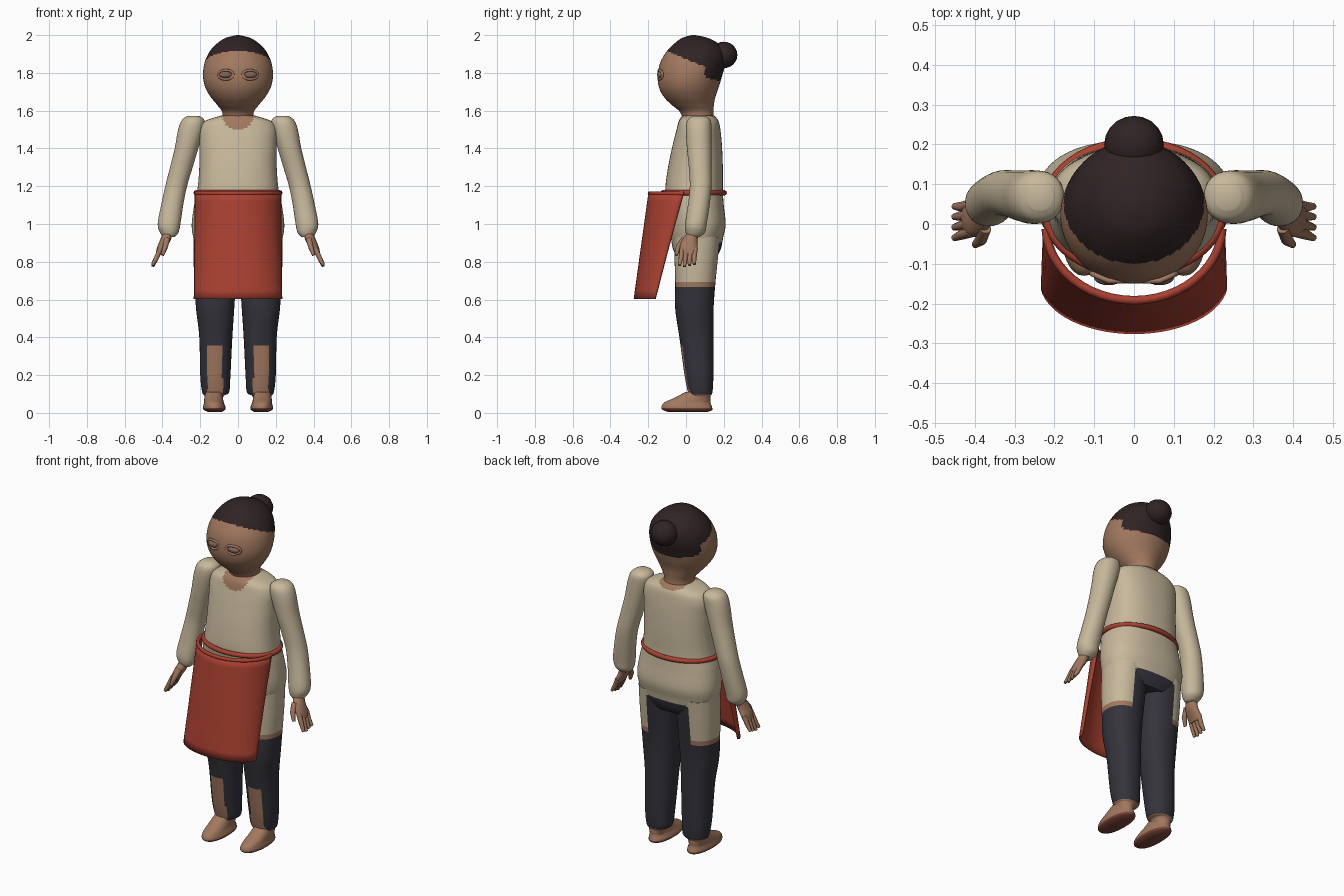
import bpy, bmesh, math
from mathutils import Vector

if "Cube" in bpy.data.objects:
    bpy.data.objects.remove(bpy.data.objects["Cube"])


def mat(name, *c):
    m = bpy.data.materials.new(name)
    m.diffuse_color = (*c, 1)
    m.use_nodes = True
    m.node_tree.nodes["Principled BSDF"].inputs["Base Color"].default_value = m.diffuse_color
    return m


SKIN = mat("skin", .36, .19, .115)
SHIRT = mat("cream_cloth", .57, .48, .33)
PANTS = mat("charcoal_cloth", .034, .033, .043)
HAIR = mat("dark_hair", .03, .017, .018)
RED = mat("red_cloth", .40, .052, .03)
SOLE = mat("sole_brown", .2, .06, .04)
EYE = mat("eye_brown", .21, .13, .1)


def finish(name, bm, mats, rule=None, angle=50):
    bmesh.ops.recalc_face_normals(bm, faces=bm.faces)
    for f in bm.faces:
        f.smooth = True
        if rule:
            f.material_index = rule(f.calc_center_median(), f.normal)
    me = bpy.data.meshes.new(name)
    bm.to_mesh(me)
    bm.free()
    for m in mats:
        me.materials.append(m)
    ob = bpy.data.objects.new(name, me)
    bpy.context.collection.objects.link(ob)
    bpy.ops.object.select_all(action='DESELECT')
    bpy.context.view_layer.objects.active = ob
    ob.select_set(True)
    bpy.ops.object.shade_smooth_by_angle(angle=math.radians(angle))
    return ob


def spline(p0, p1, p2, p3, t):
    return [.5 * (2*b + (c-a)*t + (2*a-5*b+4*c-d)*t*t + (3*b-a-3*c+d)*t**3)
            for a, b, c, d in zip(p0, p1, p2, p3)]


def loft(name, rings, mats, rule=None, s=1, n=32, sub=5, power=1.0):
    """Skin horizontal rings (z, x0, x1, y0, y1), smoothed along the height."""
    k = len(rings)
    fine = [spline(rings[max(i-1, 0)], rings[i], rings[i+1], rings[min(i+2, k-1)], j/sub)
            for i in range(k-1) for j in range(sub)] + [rings[-1]]
    bm = bmesh.new()
    loops = []
    for z, x0, x1, y0, y1 in fine:
        row = []
        for i in range(n):
            a = 2*math.pi*i/n
            c, d = [math.copysign(abs(v)**power, v) for v in (math.cos(a), math.sin(a))]
            row.append(bm.verts.new((s*((x0+x1)/2 + (x1-x0)/2*c), (y0+y1)/2 + (y1-y0)/2*d, z)))
        loops.append(row)
    for A, B in zip(loops, loops[1:]):
        for i in range(n):
            j = (i+1) % n
            bm.faces.new((A[i], A[j], B[j], B[i]))
    bm.faces.new(loops[0][::-1])
    bm.faces.new(loops[-1])
    return finish(name, bm, mats, rule)


def ball(name, loc, size, m):
    bm = bmesh.new()
    bmesh.ops.create_uvsphere(bm, u_segments=20, v_segments=12, radius=1)
    for v in bm.verts:
        v.co = Vector([a*b + c for a, b, c in zip(v.co, size, loc)])
    return finish(name, bm, [m])


def tube(name, pts, r, m, cyclic=False, radii=None):
    cu = bpy.data.curves.new(name, 'CURVE')
    cu.dimensions = '3D'
    cu.bevel_depth, cu.bevel_resolution, cu.use_fill_caps = r, 2, True
    sp = cu.splines.new('POLY')
    sp.points.add(len(pts)-1)
    for i, p in enumerate(pts):
        sp.points[i].co = (*p, 1)
        sp.points[i].radius = radii[i] if radii else 1
    sp.use_cyclic_u = cyclic
    cu.materials.append(m)
    ob = bpy.data.objects.new(name, cu)
    bpy.context.collection.objects.link(ob)


# Head and neck, with the hair cap coloured above the hairline
def hair_rule(c, n):
    if c.y > .1:
        line = 1.775 - .25*(c.y - .1)
    else:
        line = 1.835 + .43*(.09 - c.y)
    return 1 if c.z > line else 0


head = [(1.53, .085, -.01, .15), (1.59, .083, -.03, .145), (1.63, .11, -.075, .148),
        (1.67, .143, -.115, .155), (1.72, .172, -.142, .172), (1.78, .185, -.15, .19),
        (1.85, .178, -.138, .208), (1.91, .152, -.105, .205), (1.955, .112, -.062, .172),
        (1.985, .065, -.02, .115), (2.0, .008, .03, .05)]
loft("head", [(z, -r, r, a, b) for z, r, a, b in head], [SKIN, HAIR], hair_rule, n=72, sub=8)
ball("hair_bun", (0, .2, 1.895), (.075, .072, .07), HAIR)


# Torso with an open neckline and a trouser seat at the back
def torso_rule(c, n):
    if c.z > 1.5 and (c.x/.085)**2 + ((c.z-1.585)/(.085 if c.y < .05 else .035))**2 < 1:
        return 1
    return 2 if c.z < .9 and c.y > .0 and abs(c.x) < .13 else 0


torso = [(.83, .17, -.05, .165), (.87, .215, -.07, .185), (.93, .237, -.08, .197),
         (1.0, .245, -.09, .21), (1.1, .232, -.1, .2), (1.18, .215, -.11, .195),
         (1.3, .205, -.095, .195), (1.42, .205, -.07, .19), (1.5, .205, -.05, .182),
         (1.545, .175, -.038, .172), (1.575, .085, -.02, .15)]
loft("torso", [(z, -r, r, a, b) for z, r, a, b in torso], [SHIRT, SKIN, PANTS],
     torso_rule, n=64, sub=7, power=.85)


# Leg colours: long shirt, skin band, trousers, bare shin
def leg_rule(c, n):
    x = abs(c.x)
    if c.z > .7 or c.z > .66:
        if x < .13 and c.y > 0 and c.z < .9:
            return 1
        return 0 if c.z > .695 else 2
    if c.z < .1 or (c.z < .36 - 8*(x-.12)**2 and c.y < .05 and .082 < x < .162):
        return 2
    return 1


leg = [(.055, .085, .17, .015, .125), (.09, .075, .178, .015, .13), (.11, .047, .19, .01, .14),
       (.2, .04, .2, -.008, .145), (.4, .03, .205, -.035, .145), (.55, .02, .222, -.057, .146),
       (.68, .012, .23, -.057, .155), (.8, .004, .235, -.06, .167), (.93, .0, .235, -.06, .18)]
foot = [(.004, .09, .155, -.09, .11), (.015, .07, .18, -.122, .138), (.03, .066, .185, -.13, .138),
        (.055, .075, .18, -.115, .13), (.08, .08, .178, -.06, .13), (.11, .085, .172, -.005, .125)]
arm = [(.93, .335, .395, .01, .07), (.955, .315, .413, -.002, .1), (1.0, .305, .425, -.005, .11),
       (1.1, .29, .407, .01, .125), (1.2, .27, .385, .02, .135), (1.3, .24, .36, .015, .135),
       (1.4, .21, .335, .005, .135), (1.5, .18, .317, .0, .135), (1.55, .178, .297, .008, .13),
       (1.572, .205, .268, .035, .105)]
hand = [(.84, .405, .435, -.025, .055), (.87, .385, .43, -.033, .062), (.91, .358, .415, -.025, .06),
        (.96, .345, .395, .01, .07)]

for s, side in ((1, "left"), (-1, "right")):
    loft(side + "_leg", leg, [SHIRT, PANTS, SKIN], leg_rule, s, n=48, sub=9, power=.9)
    loft(side + "_foot", foot, [SKIN, SOLE], lambda c, n: int(c.z < .028), s, power=.9)
    loft(side + "_arm", arm, [SHIRT], None, s, power=.95)
    loft(side + "_hand", hand, [SKIN], None, s, n=16)
    # Fingers and thumb
    for i in range(4):
        y = -.02 + .023*i
        tube(f"{side}_finger_{i+1}", [(s*.41, y, .87), (s*.432, y - .006, .82),
             (s*.452, y*1.15 - .012, .775 + .006*abs(i-1))], .014, SKIN, radii=[1, .95, .6])
    tube(side + "_thumb", [(s*.375, -.01, .92), (s*.385, -.04, .88), (s*.4, -.052, .835)],
         .015, SKIN, radii=[1.1, 1, .6])
    # Eye with raised lid rim
    ball(side + "_eye", (s*.064, -.134, 1.79), (.037, .02, .019), EYE)
    ring = [(s*(.064 + .041*math.cos(a)), -.143 + .018*abs(math.cos(a))*(math.cos(a) > 0),
             1.79 + .024*math.sin(a)) for a in [math.pi*k/10 for k in range(20)]]
    tube(side + "_eyelid", ring, .007, SKIN, cyclic=True)

# Belt around the waist
tube("belt", [(.222*math.cos(a), .04 + .163*math.sin(a), 1.165)
              for a in [math.pi*k/24 for k in range(48)]], .014, RED, cyclic=True)

# Curved apron panel flaring forward toward the hem
bm = bmesh.new()
rows, cols = 12, 28
grid = []
for r in range(rows+1):
    t = r/rows
    row = []
    for c in range(cols+1):
        a = (2*c/cols - 1)*math.radians(88 - 6*t)
        row.append(bm.verts.new(((.222 + .008*t)*math.sin(a),
                                 -.005 - .14*t - (.187 - .062*t)*math.cos(a), 1.165 - .562*t)))
    grid.append(row)
for A, B in zip(grid, grid[1:]):
    for c in range(cols):
        bm.faces.new((A[c], B[c], B[c+1], A[c+1]))
apron = finish("apron", bm, [RED])
mod = apron.modifiers.new("thickness", 'SOLIDIFY')
mod.thickness, mod.offset = .014, 0
tube("apron_top_hem", [(.222*math.sin(a), -.005 - .187*math.cos(a), 1.162)
                       for a in [math.radians(-88 + 176*k/24) for k in range(25)]], .011, RED)
